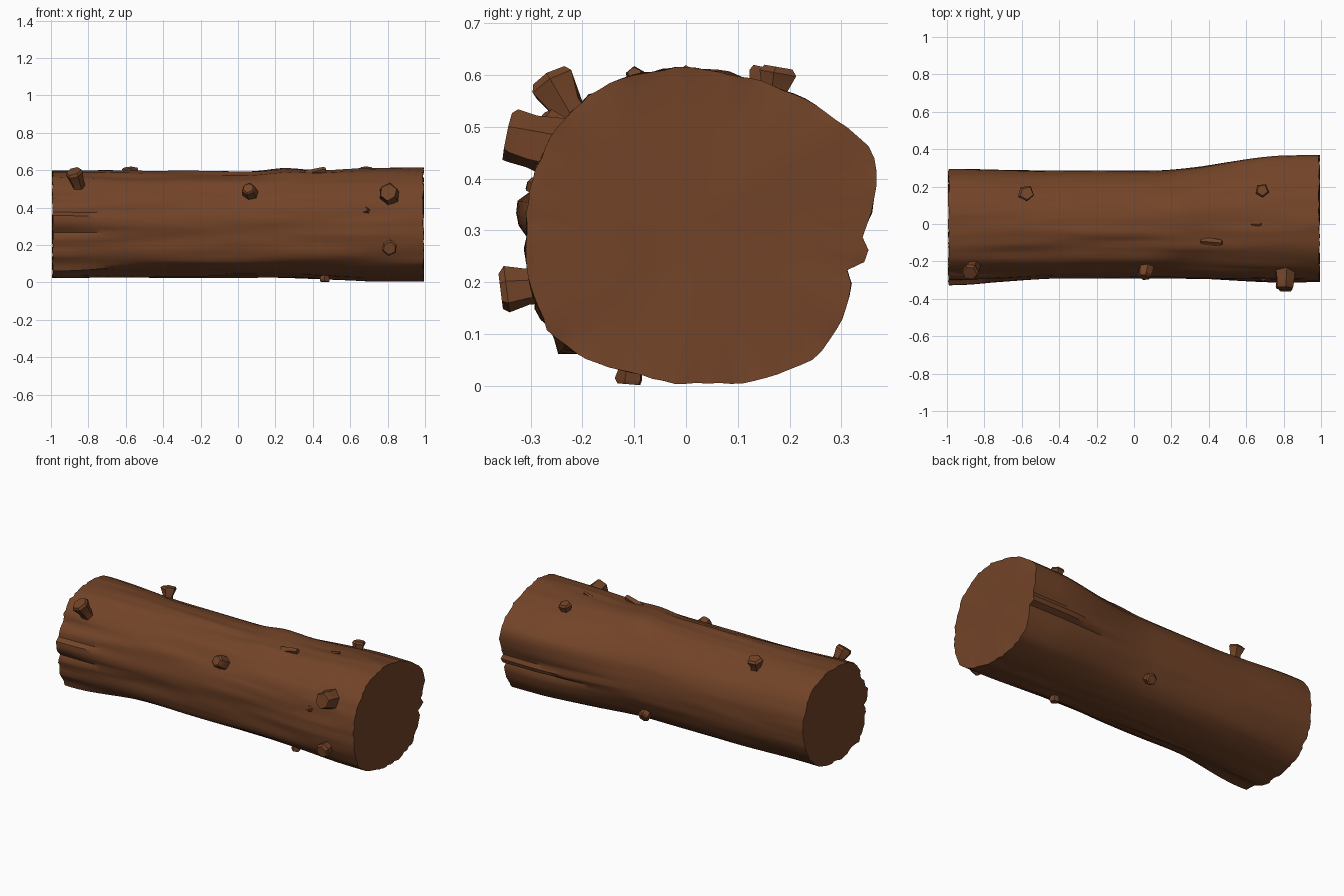
import bpy, bmesh, math, random
from mathutils import Vector, noise

if "Cube" in bpy.data.objects:
    bpy.data.objects.remove(bpy.data.objects["Cube"])

random.seed(4)
bark = bpy.data.materials.new("bark brown")
bark.diffuse_color = (0.17, 0.057, 0.021, 1)
bark.use_nodes = True
bark.node_tree.nodes["Principled BSDF"].inputs["Base Color"].default_value = bark.diffuse_color

CY, CZ = 0.01, 0.31
SEG, RINGS = 90, 45

# Cross-sections as (y, z) outlines: left end, waist, right end
LEFT = [(0.29, 0.3), (0.285, 0.42), (0.23, 0.52), (0.13, 0.58), (0, 0.598), (-0.11, 0.59),
        (-0.19, 0.555), (-0.245, 0.5), (-0.255, 0.45), (-0.285, 0.42), (-0.295, 0.37), (-0.33, 0.35),
        (-0.322, 0.3), (-0.295, 0.27), (-0.31, 0.235), (-0.29, 0.2), (-0.285, 0.14), (-0.262, 0.125),
        (-0.24, 0.058), (-0.19, 0.07), (-0.14, 0.04), (0, 0.033), (0.1, 0.045), (0.2, 0.1), (0.265, 0.19)]
WAIST = [(0.285, 0.31), (0.27, 0.41), (0.2, 0.51), (0.1, 0.575), (0, 0.592), (-0.1, 0.58),
         (-0.2, 0.53), (-0.265, 0.44), (-0.29, 0.33), (-0.275, 0.22), (-0.25, 0.12), (-0.16, 0.06),
         (-0.05, 0.035), (0.1, 0.035), (0.2, 0.085), (0.265, 0.19)]
RIGHT = [(0.338, 0.295), (0.357, 0.32), (0.36, 0.45), (0.28, 0.52), (0.19, 0.57), (0.1, 0.6),
         (0, 0.607), (-0.1, 0.597), (-0.19, 0.56), (-0.255, 0.49), (-0.295, 0.4), (-0.308, 0.29),
         (-0.3, 0.2), (-0.265, 0.11), (-0.2, 0.055), (-0.1, 0.025), (0.03, 0.01), (0.1, 0.005),
         (0.19, 0.027), (0.24, 0.05), (0.3, 0.125), (0.322, 0.2), (0.312, 0.228), (0.345, 0.235),
         (0.355, 0.265)]


def radii(outline):
    """Sample an outline as a radius for every segment angle."""
    pts = sorted((math.atan2(z - CZ, y - CY) % math.tau, math.hypot(y - CY, z - CZ)) for y, z in outline)
    pts = [(pts[-1][0] - math.tau, pts[-1][1])] + pts + [(pts[0][0] + math.tau, pts[0][1])]
    out = []
    for i in range(SEG):
        a = math.tau * i / SEG
        for (a0, r0), (a1, r1) in zip(pts, pts[1:]):
            if a0 <= a <= a1:
                out.append(r0 + (r1 - r0) * (a - a0) / max(a1 - a0, 1e-6))
                break
    return out


def smooth(t):
    t = min(1, max(0, t))
    return t * t * (3 - 2 * t)


def finish(name, bm, angle):
    bmesh.ops.recalc_face_normals(bm, faces=bm.faces)
    me = bpy.data.meshes.new(name)
    bm.to_mesh(me)
    bm.free()
    me.materials.append(bark)
    ob = bpy.data.objects.new(name, me)
    bpy.context.collection.objects.link(ob)
    bpy.ops.object.select_all(action='DESELECT')
    ob.select_set(True)
    bpy.context.view_layer.objects.active = ob
    bpy.ops.object.shade_smooth_by_angle(angle=math.radians(angle))
    return ob


# Trunk: loft through the three sections with lengthwise bark ridges
rl, rw, rr = radii(LEFT), radii(WAIST), radii(RIGHT)
bm = bmesh.new()
rings = []
for j in range(RINGS):
    x = -0.99 + 1.98 * j / (RINGS - 1)
    wl = 1 - smooth((x + 0.95) / 0.55)
    wr = smooth((x - 0.1) / 0.72)
    ring = []
    for i in range(SEG):
        a = math.tau * i / SEG
        c, s = math.cos(a), math.sin(a)
        r = rl[i] * wl + rr[i] * wr + rw[i] * (1 - wl - wr)
        front = 0.4 + 0.6 * smooth(0.6 - c)
        r += 0.011 * front * noise.noise(Vector((x * 1.6, c * 4, s * 4)))
        r += 0.006 * front * noise.noise(Vector((x * 2.5 + 7, c * 10, s * 10)))
        r += 0.018 * math.exp(-((x - 0.25) / 0.12) ** 2) * smooth((s - 0.7) / 0.3)
        end = j in (0, RINGS - 1)
        dx = random.uniform(-0.004, 0.006) * (1 if x > 0 else -1) if end else 0
        ring.append(bm.verts.new((x + dx, CY + r * c, max(0.004, CZ + r * s))))
    rings.append(ring)
for r0, r1 in zip(rings, rings[1:]):
    for i in range(SEG):
        k = (i + 1) % SEG
        bm.faces.new((r0[i], r0[k], r1[k], r1[i]))

# Sawn ends: concentric rings with a slightly uneven surface
for ring, sx in ((rings[0], -1), (rings[-1], 1)):
    prev = ring
    for f in (0.92, 0.65, 0.35):
        cur = []
        for v in ring:
            y, z = CY + (v.co.y - CY) * f, CZ + (v.co.z - CZ) * f
            d = 0.006 * noise.noise(Vector((y * 6, z * 6, sx * 3)))
            cur.append(bm.verts.new((sx * 0.991 + d, y, z)))
        for i in range(SEG):
            k = (i + 1) % SEG
            bm.faces.new((prev[i], prev[k], cur[k], cur[i]))
        prev = cur
    mid = bm.verts.new((sx * 0.991, CY, CZ))
    for i in range(SEG):
        bm.faces.new((prev[i], prev[(i + 1) % SEG], mid))
finish("log_trunk", bm, 40)


def stub(name, base, tip, r_base, r_tip, sides=6):
    """Broken branch stub: flared foot, narrow neck, chipped tip."""
    base, tip = Vector(base), Vector(tip)
    d = tip - base
    q = d.to_track_quat('Z', 'Y')
    bm = bmesh.new()
    prev = None
    for t, r in ((0, r_base), (0.55, r_base * 0.85), (0.9, r_tip), (1, r_tip * 0.8)):
        cur = []
        for i in range(sides):
            a = math.tau * i / sides + 0.4
            rad = r * random.uniform(0.9, 1.1)
            off = Vector((rad * math.cos(a), rad * math.sin(a), 0))
            cur.append(bm.verts.new(base + d * t + q @ off))
        if prev:
            for i in range(sides):
                k = (i + 1) % sides
                bm.faces.new((prev[i], prev[k], cur[k], cur[i]))
        else:
            bm.faces.new(cur)
        prev = cur
    bm.faces.new(prev)
    return finish(name, bm, 35)


# Branch stubs around the trunk
stub("stub_upper_left", (-0.84, -0.19, 0.47), (-0.88, -0.262, 0.595), 0.04, 0.05)
stub("stub_top_left", (-0.575, 0.14, 0.5), (-0.575, 0.165, 0.612), 0.036, 0.045, 5)
stub("stub_top_right", (0.685, 0.16, 0.5), (0.685, 0.18, 0.615), 0.03, 0.038, 5)
stub("stub_front_middle", (0.07, -0.21, 0.46), (0.055, -0.285, 0.505), 0.045, 0.036)
stub("stub_front_upper", (0.81, -0.24, 0.46), (0.805, -0.345, 0.482), 0.062, 0.054)
stub("stub_front_lower", (0.81, -0.24, 0.2), (0.81, -0.358, 0.185), 0.04, 0.042, 6)
stub("stub_underside", (0.465, -0.1, 0.1), (0.465, -0.108, 0.003), 0.025, 0.028, 5)
stub("stub_back", (0.1, 0.2, 0.15), (0.1, 0.27, 0.11), 0.035, 0.035, 6)

# Low bark flakes lying along the top and front
for n, (p, q, r) in enumerate([((0.36, -0.09, 0.575), (0.47, -0.1, 0.603), 0.022),
                               ((0.63, 0, 0.595), (0.68, 0, 0.612), 0.012),
                               ((0.7, -0.27, 0.375), (0.68, -0.302, 0.39), 0.02)]):
    stub(f"bark_flake_{n + 1}", p, q, r, r * 0.8, 5)
